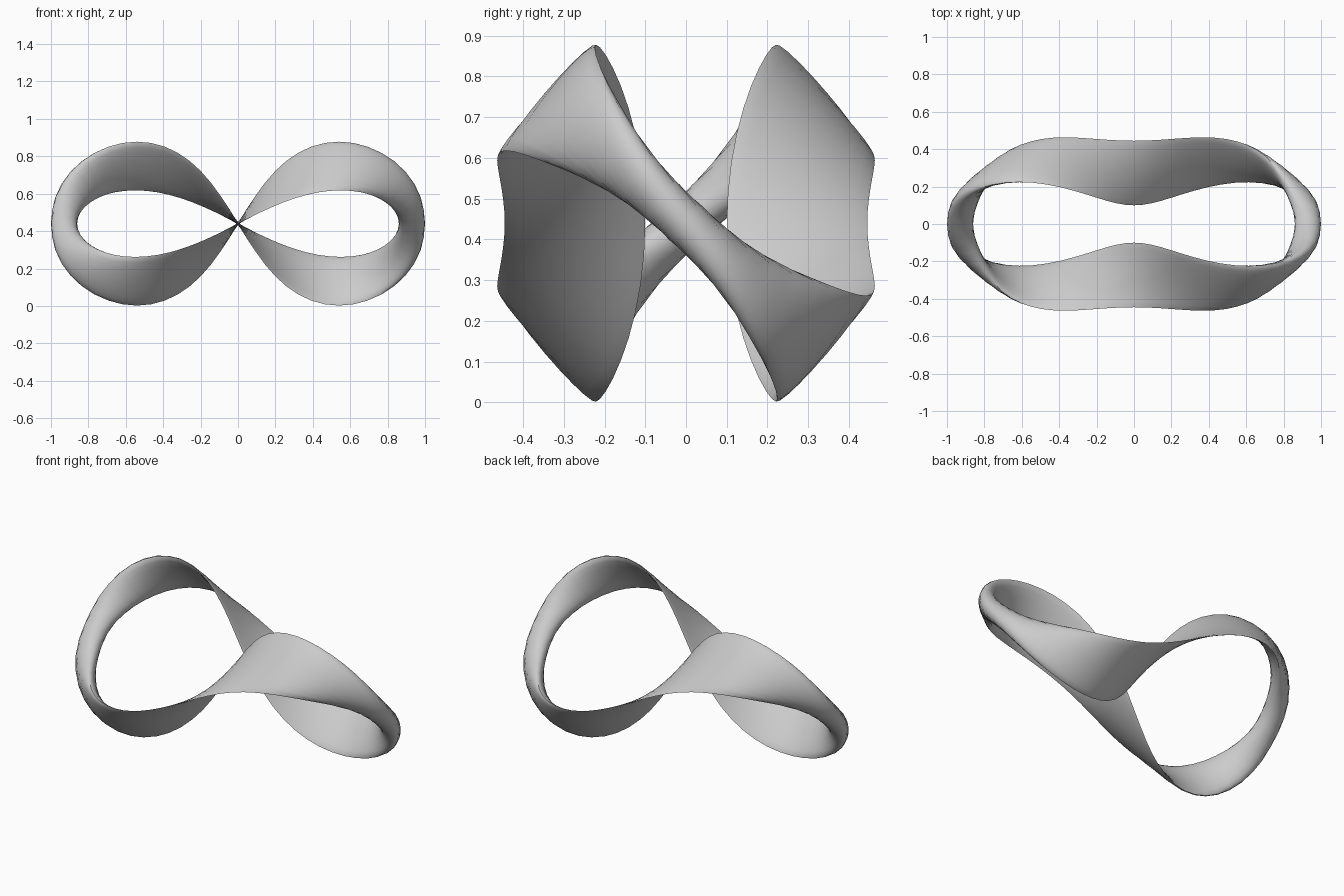
import bpy
import bmesh
from math import sin, cos, pi, radians
from mathutils import Vector

STATIONS, RING = 72, 20

if "Cube" in bpy.data.objects:
    bpy.data.objects.remove(bpy.data.objects["Cube"], do_unlink=True)


def rim(u, x, y, height):
    """Point on a looping figure-eight rim; x and y hold two harmonics each."""
    return Vector((x[0] * cos(u) + x[1] * cos(3 * u),
                   y[0] * sin(u) + y[1] * sin(3 * u),
                   0.44 - height * sin(2 * u)))


def outer(u):
    return rim(u, (0.882, 0.118), (0.206, 0.106), 0.438)


def inner(u):
    return rim(u, (0.819, 0.041), (0.535, 0.09), 0.178)


def middle(u):
    return (outer(u) + inner(u)) / 2


def section(u):
    """Flattened ring between both rims, plump at the two ends of the loop."""
    half = (outer(u) - inner(u)) / 2
    along = middle(u + 0.01) - middle(u - 0.01)
    normal = along.cross(half).normalized()
    thick = 0.006 + 0.052 * abs(cos(u)) ** 4
    for j in range(RING):
        v = 2 * pi * j / RING
        yield middle(u) + half * cos(v) + normal * thick * sin(v)


# Twisted closed band
bm = bmesh.new()
rings = [[bm.verts.new(p) for p in section(2 * pi * i / STATIONS)]
         for i in range(STATIONS)]
for i in range(STATIONS):
    a, b = rings[i], rings[(i + 1) % STATIONS]
    for j in range(RING):
        k = (j + 1) % RING
        bm.faces.new((a[j], a[k], b[k], b[j]))
bmesh.ops.recalc_face_normals(bm, faces=bm.faces)
mesh = bpy.data.meshes.new("twisted_band")
bm.to_mesh(mesh)
bm.free()
band = bpy.data.objects.new("twisted_band", mesh)
bpy.context.collection.objects.link(band)

# Plain grey
grey = bpy.data.materials.new("light_grey")
grey.use_nodes = True
colour = (0.6, 0.6, 0.6, 1)
grey.diffuse_color = colour
grey.node_tree.nodes["Principled BSDF"].inputs["Base Color"].default_value = colour
mesh.materials.append(grey)

bpy.context.view_layer.objects.active = band
band.select_set(True)
bpy.ops.object.shade_smooth_by_angle(angle=radians(50))
